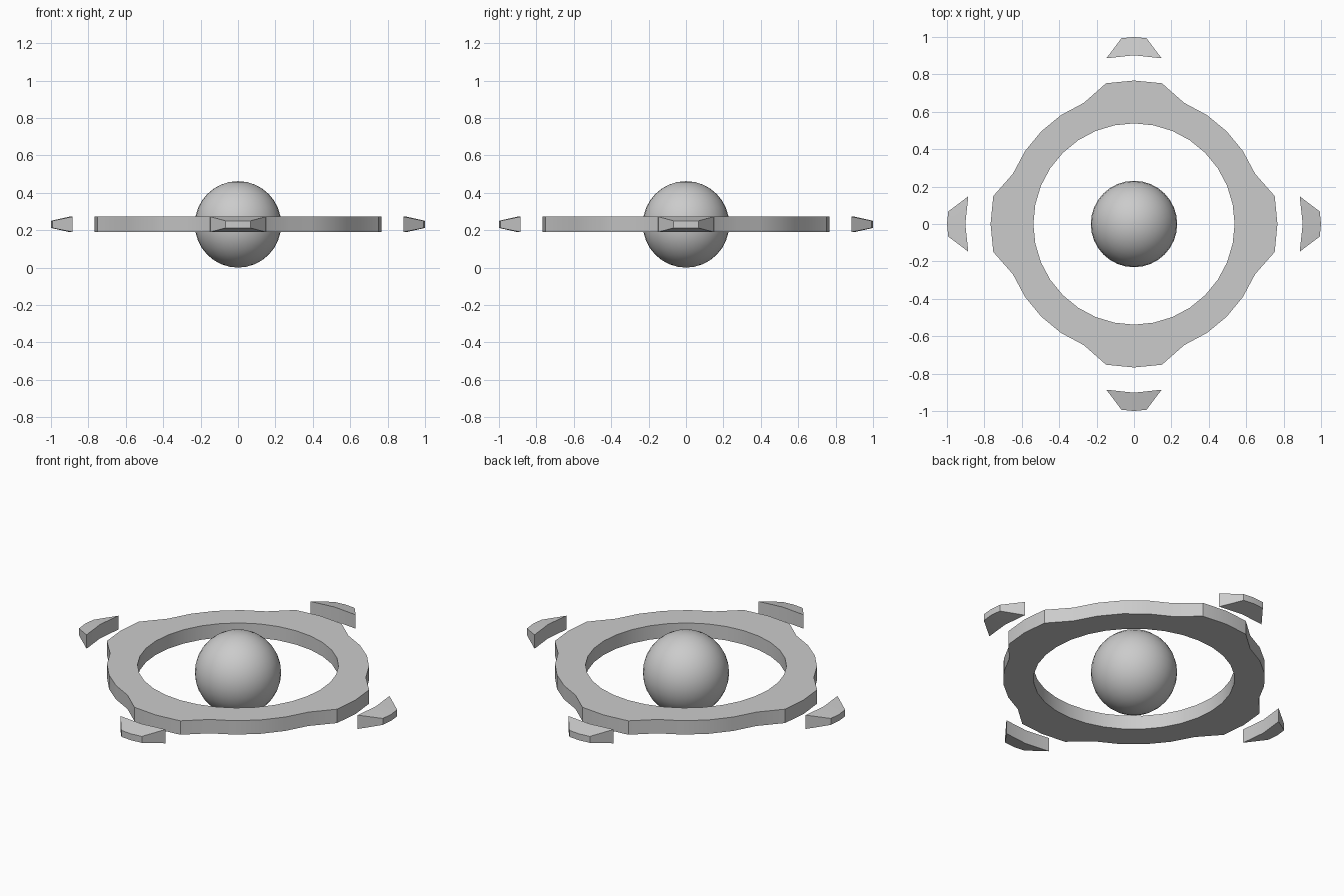
import bpy, bmesh
from math import sin, cos, pi, radians
from mathutils import Matrix

if "Cube" in bpy.data.objects:
    bpy.data.objects.remove(bpy.data.objects["Cube"])

CZ = 0.231      # mid height
HALF = 0.041    # half thickness of ring
SEG = 32


def finish(bm, name, angle=20):
    bmesh.ops.recalc_face_normals(bm, faces=bm.faces[:])
    me = bpy.data.meshes.new(name)
    bm.to_mesh(me)
    bm.free()
    ob = bpy.data.objects.new(name, me)
    bpy.context.collection.objects.link(ob)
    bpy.ops.object.select_all(action='DESELECT')
    ob.select_set(True)
    bpy.context.view_layer.objects.active = ob
    bpy.ops.object.shade_smooth_by_angle(angle=radians(angle))
    return ob


# central sphere
bpy.ops.mesh.primitive_uv_sphere_add(segments=32, ring_count=16, radius=0.231, location=(0, 0, CZ))
bpy.context.object.name = "core_sphere"
bpy.ops.object.shade_smooth()

# flat ring with a raised pad on each of the four sides
bm = bmesh.new()
sections = []
for i in range(SEG):
    a = 2 * pi * i / SEG
    outer = 0.767 if i % 8 in (0, 1, 7) else 0.701
    sections.append([bm.verts.new((r * cos(a), r * sin(a), CZ + z))
                     for r, z in ((0.538, -HALF), (outer, -HALF), (outer, HALF), (0.538, HALF))])
for i in range(SEG):
    s, t = sections[i], sections[(i + 1) % SEG]
    for j in range(4):
        k = (j + 1) % 4
        bm.faces.new((s[j], t[j], t[k], s[k]))
finish(bm, "ring")


# detached tapered blocks, curved inside and outside
def block(name, angle):
    bm = bmesh.new()
    inner = [(0.886, -0.148), (0.902, 0), (0.886, 0.148)]
    outer = [(0.993, -0.067), (1.0, 0), (0.993, 0.067)]
    cols = []
    for (xi, yi), (xo, yo) in zip(inner, outer):
        cols.append([bm.verts.new(p) for p in
                     ((xi, yi, -HALF), (xo, yo, -0.019), (xo, yo, 0.019), (xi, yi, HALF))])
    for s, t in zip(cols, cols[1:]):
        for j in range(4):
            k = (j + 1) % 4
            bm.faces.new((s[j], t[j], t[k], s[k]))
    bm.faces.new(cols[0])
    bm.faces.new(cols[-1])
    bm.transform(Matrix.Translation((0, 0, CZ)) @ Matrix.Rotation(angle, 4, 'Z'))
    finish(bm, name)


for n, side in enumerate(("right", "back", "left", "front")):
    block("outer_block_" + side, n * pi / 2)
